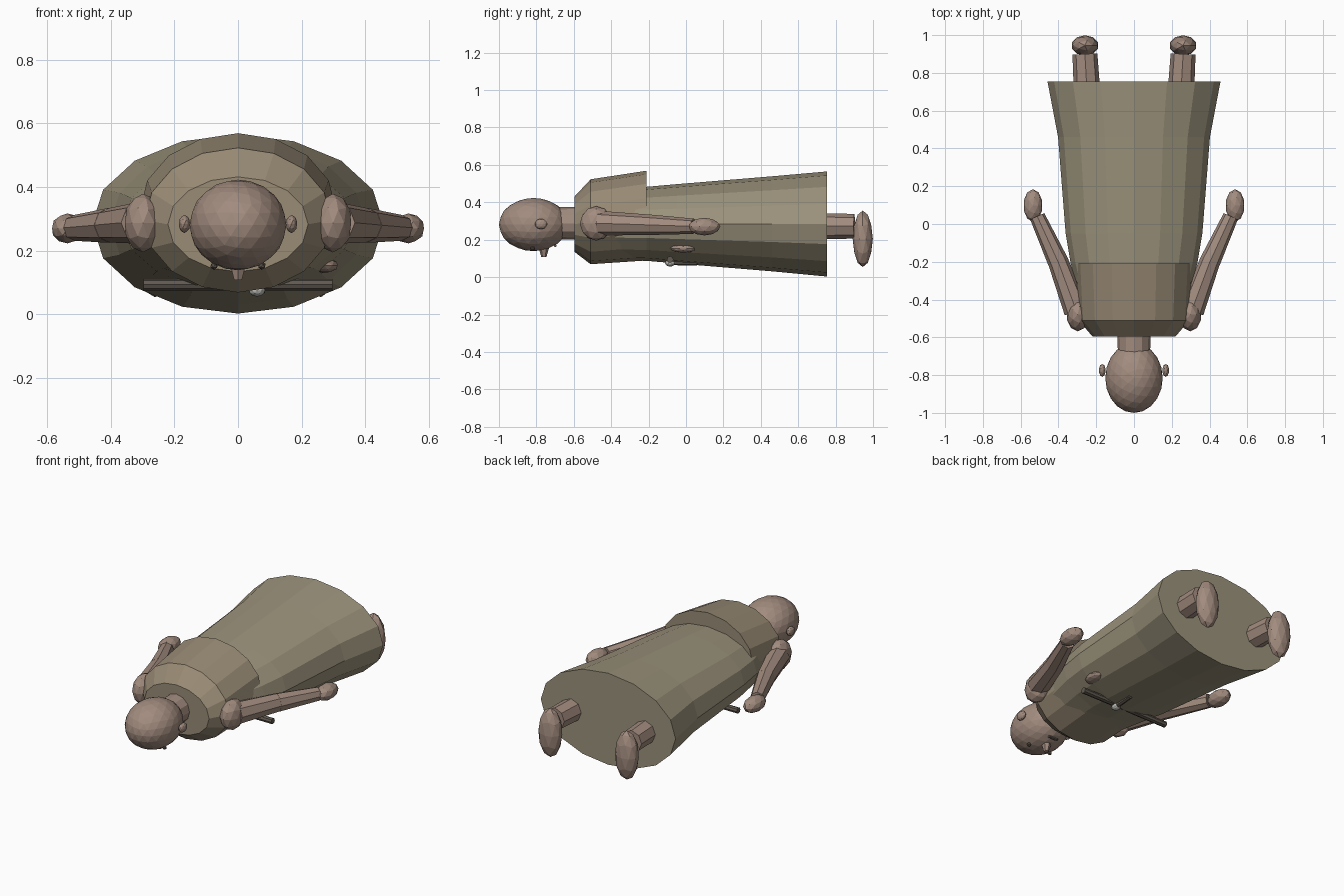
import bpy, bmesh, math
from mathutils import Vector, Matrix

if "Cube" in bpy.data.objects:
    bpy.data.objects.remove(bpy.data.objects["Cube"])


def material(name, rgb):
    m = bpy.data.materials.new(name)
    m.diffuse_color = (*rgb, 1)
    m.use_nodes = True
    m.node_tree.nodes["Principled BSDF"].inputs["Base Color"].default_value = m.diffuse_color
    return m


cloth = material("cloth", (0.33, 0.29, 0.20))
wool = material("wool", (0.32, 0.26, 0.18))
skin = material("skin", (0.36, 0.26, 0.21))
dark = material("dark", (0.12, 0.10, 0.08))
metal = material("metal", (0.5, 0.5, 0.47))


def finish(name, bm, mat):
    bmesh.ops.recalc_face_normals(bm, faces=bm.faces)
    me = bpy.data.meshes.new(name)
    bm.to_mesh(me)
    bm.free()
    me.materials.append(mat)
    ob = bpy.data.objects.new(name, me)
    bpy.context.collection.objects.link(ob)
    return ob


def loft(name, rings, mat, n=16):
    """Elliptical rings along y: (y, centre z, radius x, radius z)."""
    bm = bmesh.new()
    loops = []
    for y, cz, rx, rz in rings:
        loops.append([bm.verts.new((rx * math.sin(2 * math.pi * i / n), y,
                                    cz + rz * math.cos(2 * math.pi * i / n)))
                      for i in range(n)])
    for a, b in zip(loops, loops[1:]):
        for i in range(n):
            j = (i + 1) % n
            bm.faces.new((a[i], a[j], b[j], b[i]))
    bm.faces.new(loops[0])
    bm.faces.new(loops[-1])
    return finish(name, bm, mat)


def ball(name, centre, radii, mat, sub=2):
    bm = bmesh.new()
    bmesh.ops.create_icosphere(bm, subdivisions=sub, radius=1)
    bmesh.ops.transform(bm, verts=bm.verts,
                        matrix=Matrix.Translation(centre) @ Matrix.Diagonal((*radii, 1)))
    return finish(name, bm, mat)


def limb(name, a, b, ra, rb, mat, n=8):
    a, b = Vector(a), Vector(b)
    d = b - a
    bm = bmesh.new()
    bmesh.ops.create_cone(bm, cap_ends=True, segments=n, radius1=ra, radius2=rb, depth=d.length)
    rot = d.to_track_quat('Z', 'Y').to_matrix().to_4x4()
    bmesh.ops.transform(bm, verts=bm.verts, matrix=Matrix.Translation((a + b) / 2) @ rot)
    return finish(name, bm, mat)


# Robe and shoulder cape
loft("robe", [(-0.50, 0.285, 0.26, 0.19), (-0.21, 0.285, 0.335, 0.198),
              (-0.05, 0.285, 0.362, 0.212), (0.46, 0.285, 0.402, 0.254),
              (0.755, 0.284, 0.458, 0.281)], cloth)
loft("cape", [(-0.595, 0.283, 0.22, 0.149), (-0.51, 0.296, 0.293, 0.227),
              (-0.21, 0.329, 0.308, 0.24)], wool)

# Head and face
ball("head", (0, -0.815, 0.281), (0.152, 0.185, 0.142), skin, 3)
limb("neck", (0, -0.70, 0.288), (0, -0.57, 0.288), 0.085, 0.088, skin, 12)
limb("nose", (0, -0.76, 0.165), (0, -0.76, 0.108), 0.03, 0.014, skin, 6)
limb("mouth", (-0.03, -0.70, 0.168), (0.03, -0.70, 0.168), 0.008, 0.008, dark, 6)

# Paired parts
for side, s in (("left", -1), ("right", 1)):
    ball(side + "_ear", (s * 0.168, -0.775, 0.284), (0.018, 0.034, 0.028), skin, 2)
    ball(side + "_eye", (s * 0.075, -0.82, 0.153), (0.013, 0.013, 0.013), dark, 1)
    ball(side + "_shoulder", (s * 0.298, -0.48, 0.287), (0.06, 0.088, 0.092), skin)
    limb(side + "_upper_arm", (s * 0.305, -0.46, 0.288), (s * 0.405, -0.19, 0.28),
         0.066, 0.054, skin)
    limb(side + "_forearm", (s * 0.402, -0.20, 0.28), (s * 0.512, 0.04, 0.272),
         0.055, 0.041, skin)
    ball(side + "_hand", (s * 0.535, 0.098, 0.27), (0.051, 0.086, 0.047), skin)
    limb(side + "_leg", (s * 0.24, 0.55, 0.272), (s * 0.26, 0.90, 0.272), 0.073, 0.066, skin)
    ball(side + "_foot", (s * 0.26, 0.945, 0.205), (0.073, 0.054, 0.151), skin)

# Cord belt, knot, tail and pouch
limb("belt_bar", (-0.297, -0.085, 0.094), (0.297, -0.085, 0.094), 0.018, 0.018, dark)
ball("knot", (0.06, -0.085, 0.076), (0.026, 0.028, 0.02), metal)
limb("cord_tail", (0.06, -0.085, 0.078), (0.075, 0.06, 0.074), 0.014, 0.012, dark, 6)
ball("pouch", (0.27, -0.015, 0.154), (0.045, 0.07, 0.024), skin)
